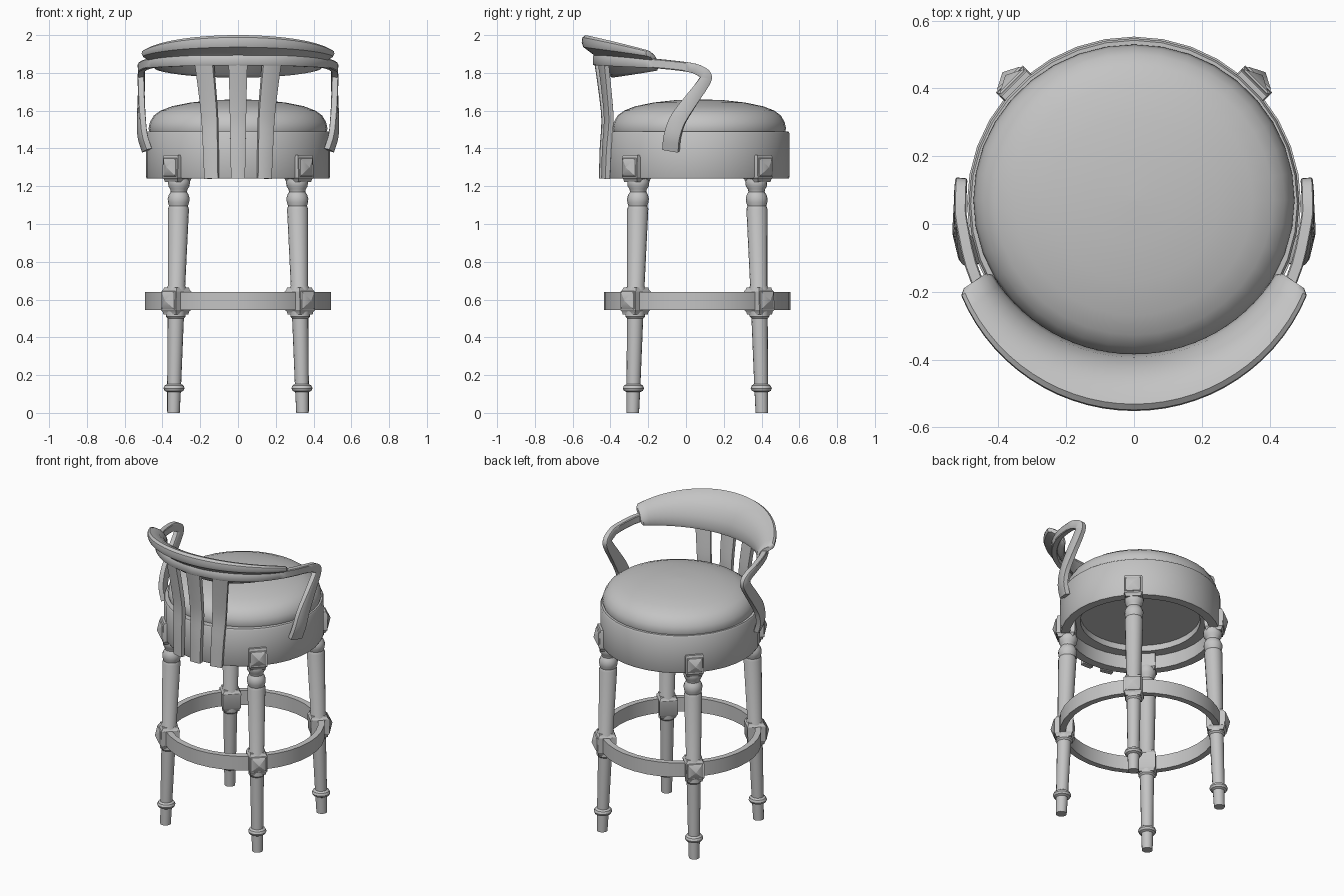
import bpy, bmesh, math
from mathutils import Vector, Matrix

cube = bpy.data.objects.get("Cube")
if cube:
    bpy.data.objects.remove(cube, do_unlink=True)

CY = 0.06          # seat axis offset in y
GREY = (0.55, 0.55, 0.55, 1)
mat = bpy.data.materials.new("plain_grey")
mat.use_nodes = True
mat.diffuse_color = GREY
mat.node_tree.nodes["Principled BSDF"].inputs["Base Color"].default_value = GREY
parts = []


def finish(name, bm, matrix=Matrix()):
    bmesh.ops.remove_doubles(bm, verts=bm.verts, dist=1e-5)
    bmesh.ops.transform(bm, matrix=matrix, verts=bm.verts)
    bmesh.ops.recalc_face_normals(bm, faces=bm.faces)
    me = bpy.data.meshes.new(name)
    bm.to_mesh(me)
    bm.free()
    me.materials.append(mat)
    ob = bpy.data.objects.new(name, me)
    bpy.context.collection.objects.link(ob)
    parts.append(ob)
    return ob


def loft(name, sections, closed=False, cap_start=True, matrix=Matrix()):
    """Skin a list of cross-section loops."""
    bm = bmesh.new()
    rows = [[bm.verts.new(p) for p in s] for s in sections]
    n = len(rows[0])
    pairs = list(zip(rows, rows[1:])) + ([(rows[-1], rows[0])] if closed else [])
    for a, b in pairs:
        for i in range(n):
            j = (i + 1) % n
            bm.faces.new((a[i], a[j], b[j], b[i]))
    if not closed:
        bm.faces.new(rows[-1])
        if cap_start:
            bm.faces.new(rows[0])
    return finish(name, bm, matrix)


def lathe(name, profile, segs, matrix=Matrix.Translation((0, CY, 0)), closed=False):
    rings = [[(max(r, 1e-4) * math.cos(math.tau * i / segs),
               max(r, 1e-4) * math.sin(math.tau * i / segs), z) for i in range(segs)]
             for r, z in profile]
    return loft(name, rings, closed, matrix=matrix)


def catmull(pts, steps):
    pts = [Vector(p) for p in pts]
    ext = [2 * pts[0] - pts[1]] + pts + [2 * pts[-1] - pts[-2]]
    out = []
    for a, b, c, d in zip(ext, ext[1:], ext[2:], ext[3:]):
        for k in range(steps):
            t = k / steps
            out.append(0.5 * (2 * b + (c - a) * t + (2 * a - 5 * b + 4 * c - d) * t ** 2
                              + (3 * b - a - 3 * c + d) * t ** 3))
    return out + [pts[-1]]


def strip(name, ctrl, thick, steps, cap_start=True):
    """Sweep a flat bar; control points are x, y, z, width."""
    path = catmull(ctrl, steps)
    sections = []
    for i, p in enumerate(path):
        t = (path[min(i + 1, len(path) - 1)] - path[max(i - 1, 0)]).to_3d().normalized()
        if i == 0 and not cap_start:
            t = Vector((1, 0, 0))
        n = Vector((p.x, p.y - CY, 0)).normalized()
        n = (n - t * n.dot(t)).normalized()
        w = t.cross(n) * p.w / 2
        n, c = n * thick / 2, p.to_3d()
        b = 0.8   # small chamfer on the corners
        sections.append([c + n * u + w * v for u, v in
                         ((1, b), (b, 1), (-b, 1), (-1, b), (-1, -b), (-b, -1), (b, -1), (1, -b))])
    return loft(name, sections, cap_start=cap_start)


def mirror(ob):
    m = ob.modifiers.new("mirror", "MIRROR")
    m.merge_threshold = 0.001


# Seat drum, hollow below
lathe("seat_drum", [(0, 1.37), (.365, 1.37), (.365, 1.33), (.43, 1.33), (.43, 1.24),
                    (.483, 1.24), (.488, 1.25), (.488, 1.48), (.482, 1.49), (0, 1.49)], 36)

# Domed cushion
lathe("seat_cushion", [(0, 1.48), (.466, 1.48), (.474, 1.505), (.466, 1.54), (.445, 1.575),
                       (.41, 1.6), (.35, 1.623), (.25, 1.643), (.13, 1.656), (0, 1.66)], 36,
      Matrix.Translation((0, CY + .01, 0)) @ Matrix.Diagonal((1, .97, 1, 1)))

# Footrest hoop
lathe("footrest_ring", [(.455, .545), (.493, .545), (.493, .64), (.455, .64)], 36, closed=True)

# Four turned legs, leaning outward, with square blocks and pyramid studs
LEG = [(.033, 0), (.036, .11), (.05, .117), (.056, .13), (.05, .145), (.037, .153), (.043, .5),
       (.052, .51), (.052, .54), (.052, .66), (.046, .672), (.056, 1.08), (.05, 1.095),
       (.056, 1.115), (.058, 1.135), (.052, 1.155), (.043, 1.17), (.046, 1.185), (.056, 1.2),
       (.058, 1.225), (.05, 1.25)]
RING_BLOCK = [(.066, .52), (.07, .535), (.08, .545), (.08, .642), (.07, .652), (.066, .663)]
TOP_BLOCK = [(.066, 1.222), (.072, 1.238), (.08, 1.243), (.08, 1.355), (.074, 1.365)]
STUD = [(.07, 0), (.066, .006), (0, .03)]

for fb, sy in (("front", -1), ("back", 1)):
    for lr, sx in (("right", -1), ("left", 1)):
        side = f"{fb}_{lr}"
        d = Vector((sx, sy, 0)).normalized()
        lean = Matrix.Translation(d * .483 + Vector((0, CY, 0)))
        lean[0][2], lean[1][2] = -d.x * .034, -d.y * .034
        lathe(f"leg_{side}", LEG, 16, lean)
        for name, z, block in (("footrest", .595, RING_BLOCK), ("seat", 1.3, TOP_BLOCK)):
            shift = Matrix.Translation(d * (.0 if name == "footrest" else .012))
            lathe(f"{name}_block_{side}", block, 4, shift @ lean)
            face = lean @ Vector((0, 0, z)) + d * (.056 if name == "footrest" else .068)
            turn = d.to_track_quat("Z", "Y").to_matrix().to_4x4()
            lathe(f"{name}_stud_{side}", STUD, 4,
                  Matrix.Translation(face) @ turn @ Matrix.Rotation(math.pi / 4, 4, "Z"))

# Back slats fanning up from the drum
for name, fan in (("right", -1), ("middle", 0), ("left", 1)):
    ctrl = []
    for z, r, a, w in ((1.24, .505, 16, .075), (1.4, .501, 16.7, .08), (1.55, .492, 17.6, .086),
                       (1.7, .507, 18.6, .092), (1.86, .53, 19.8, .1)):
        a = math.radians(a * fan)
        ctrl.append((r * math.sin(a), CY - r * math.cos(a), z, w))
    strip(f"back_slat_{name}", ctrl, .032, 3)

# Bent rail: round the back, forward, then curling down to the drum
rail = strip("arm_rail", [(0, -.475, 1.868, .055), (.2, -.435, 1.866, .055), (.36, -.325, 1.86, .055),
                          (.465, -.165, 1.85, .05), (.508, 0, 1.832, .05), (.512, .065, 1.815, .055),
                          (.512, .106, 1.783, .06), (.512, .085, 1.735, .065),
                          (.513, .02, 1.645, .075), (.512, -.043, 1.55, .085),
                          (.505, -.072, 1.465, .088), (.482, -.08, 1.39, .088)],
             .036, 4, cap_start=False)
mirror(rail)

# Padded crest: section is (inner-to-outer fraction, height), shrinking to the ends
PAD = [(.04, 1.775), (0, 1.8), (.06, 1.86), (.22, 1.92), (.45, 1.965), (.7, 1.99), (.88, 2.0),
       (.98, 1.988), (1, 1.962), (.95, 1.936), (.7, 1.905), (.45, 1.87), (.2, 1.79)]
crest = []
for i in range(16):
    t = min(i / 14, 1)
    inner, outer = math.radians(58.5) * t, math.radians(67.5) * t
    pi = Vector((.49 * math.sin(inner), .107 - .49 * math.cos(inner)))
    po = Vector((.552 * math.sin(outer), -.552 * math.cos(outer)))
    k = t * t
    loop = [(*pi.lerp(po, s), z * (1 - k) + (1.872 + (z - 1.9) * .48) * k) for s, z in PAD]
    if i == 15:   # rounded-off end
        mid = sum((Vector(p) for p in loop), Vector()) / len(loop)
        loop = [Vector(p).lerp(mid, .3) + Vector((.006, .012, -.002)) for p in loop]
    crest.append(loop)
mirror(loft("crest_pad", crest, cap_start=False))

# Smooth shading with crisp edges
bpy.ops.object.select_all(action="DESELECT")
for ob in parts:
    ob.select_set(True)
bpy.context.view_layer.objects.active = parts[0]
bpy.ops.object.shade_smooth_by_angle(angle=math.radians(35))
